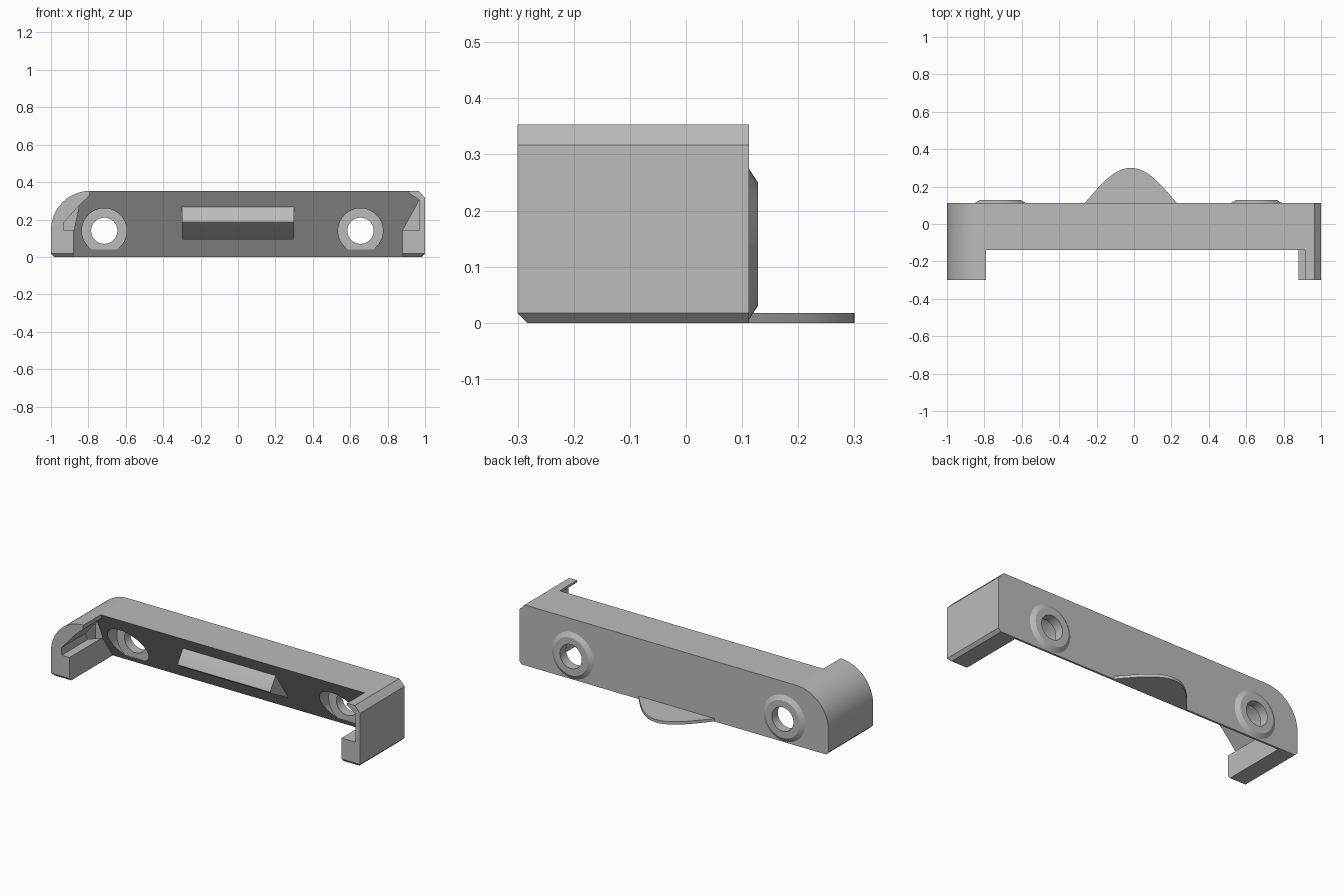
import bpy, bmesh, math
from mathutils import Vector

if "Cube" in bpy.data.objects:
    bpy.data.objects.remove(bpy.data.objects["Cube"])

grey = bpy.data.materials.new("plain_grey")
grey.use_nodes = True
grey.diffuse_color = (0.5, 0.5, 0.5, 1)
grey.node_tree.nodes["Principled BSDF"].inputs["Base Color"].default_value = (0.5, 0.5, 0.5, 1)

BACK, FRONT, TOP = 0.112, -0.3, 0.353
CHAMFER = 0.017
HOLES = {"right": -0.715, "left": 0.655}
HOLE_Z = 0.14


def finish(name, bm):
    bmesh.ops.recalc_face_normals(bm, faces=bm.faces)
    mesh = bpy.data.meshes.new(name)
    bm.to_mesh(mesh)
    bm.free()
    mesh.materials.append(grey)
    obj = bpy.data.objects.new(name, mesh)
    bpy.context.collection.objects.link(obj)
    return obj


def prism(points, axis, start, end):
    """Extrude a flat outline along one axis."""
    bm = bmesh.new()

    def place(p, depth):
        co = list(p)
        co.insert(axis, depth)
        return bm.verts.new(co)

    face = bm.faces.new([place(p, start) for p in points])
    out = bmesh.ops.extrude_face_region(bm, geom=[face])
    shift = Vector((0, 0, 0))
    shift[axis] = end - start
    verts = [g for g in out["geom"] if isinstance(g, bmesh.types.BMVert)]
    bmesh.ops.translate(bm, vec=shift, verts=verts)
    bmesh.ops.recalc_face_normals(bm, faces=bm.faces)
    return bm


def slice_off(bm, point, normal):
    """Remove everything on the normal's side and cap the cut."""
    geom = bm.verts[:] + bm.edges[:] + bm.faces[:]
    cut = bmesh.ops.bisect_plane(bm, geom=geom, plane_co=point, plane_no=normal, clear_outer=True)
    edges = [g for g in cut["geom_cut"] if isinstance(g, bmesh.types.BMEdge)]
    bmesh.ops.contextual_create(bm, geom=edges)


def hull(name, points):
    bm = bmesh.new()
    for p in points:
        bm.verts.new(p)
    bmesh.ops.convex_hull(bm, input=bm.verts[:])
    return finish(name, bm)


def lathe(name, profile, x, steps=64):
    """Turn a closed (radius, y) profile about a hole axis."""
    bm = bmesh.new()
    rings = []
    for i in range(steps):
        a = math.tau * i / steps
        rings.append([bm.verts.new((x + r * math.cos(a), y, HOLE_Z + r * math.sin(a)))
                      for r, y in profile])
    n = len(profile)
    for i in range(steps):
        a, b = rings[i], rings[(i + 1) % steps]
        for j in range(n):
            k = (j + 1) % n
            bm.faces.new((a[j], a[k], b[k], b[j]))
    return finish(name, bm)


def drill(name, x, radius, start, end, steps=64):
    circle = [(x + radius * math.cos(math.tau * i / steps),
               HOLE_Z + radius * math.sin(math.tau * i / steps)) for i in range(steps)]
    return finish(name, prism(circle, 1, start, end))


def combine(target, tool, operation):
    tool.hide_render = True
    mod = target.modifiers.new(operation.lower(), "BOOLEAN")
    mod.operation, mod.solver, mod.object = operation, "EXACT", tool
    bpy.context.view_layer.objects.active = target
    bpy.ops.object.modifier_apply(modifier=mod.name)
    bpy.data.objects.remove(tool)


# Rounded right shoulder, shared by the wall and the right arm
R = 0.21
arc = [(-1 + R - R * math.cos(t), TOP - R + R * math.sin(t))
       for t in [math.pi / 2 * i / 20 for i in range(21)]]
right_foot = [(CHAMFER - 1, 0), (-1, CHAMFER)]
left_edge = [(0.965, TOP), (1, 0.317), (1, CHAMFER), (1 - CHAMFER, 0)]

# Wall with a sloping front, thick at the top and thin at the bottom
bm = prism(right_foot + arc + left_edge, 1, -0.14, BACK)
slice_off(bm, (0, 0.1, 0), (0, -TOP, -0.24))
body = finish("body", bm)

# End arms with an undercut groove
right_inner = [(-0.795, 0.325), (-0.845, 0.28), (-0.93, 0.185), (-0.93, 0.14), (-0.88, 0.14), (-0.88, 0)]
left_inner = [(0.88, 0), (0.88, 0.14), (0.97, 0.14), (0.97, 0.305), (0.915, 0.34), (0.915, TOP)]
for name, outline in (("right_arm", right_foot + arc + right_inner),
                      ("left_arm", left_edge + left_inner)):
    bm = prism(outline, 1, FRONT, 0.1)
    slice_off(bm, (0, FRONT, CHAMFER), (0, -1, -1))
    combine(body, finish(name, bm), "UNION")

# Corner gussets where the grooves meet the wall
combine(body, hull("left_gusset", [(x, y, z) for z in (0.13, 0.31)
        for x, y in ((0.97, -0.107), (0.88, 0.005), (0.88, 0.08), (0.98, 0.08), (0.98, -0.107))]), "UNION")
combine(body, hull("right_gusset", [
    (-0.88, 0.005, 0.135), (-0.845, -0.09, 0.285), (-0.94, -0.09, 0.185), (-0.94, -0.06, 0.135),
    (-0.94, 0.05, 0.135), (-0.94, 0.05, 0.19), (-0.85, 0.05, 0.285)]), "UNION")

# Screw holes, counterbored from the front
for side, x in HOLES.items():
    combine(body, drill("counterbore", x, 0.12, -0.4, 0.073), "DIFFERENCE")
    combine(body, drill("through_hole", x, 0.07, -0.4, 0.2), "DIFFERENCE")

# Raised tapered rings on the back
rings = [lathe(side + "_back_ring", [(0.07, 0.105), (0.135, 0.105), (0.135, BACK), (0.11, 0.128), (0.07, 0.128)], x)
         for side, x in HOLES.items()]

# Ridge across the sloping front
ridge = finish("front_ridge", prism(
    [(0.04, 0.09), (-0.122, 0.178), (-0.13, 0.188), (-0.125, 0.2), (-0.078, 0.27), (0.05, 0.2)], 0, -0.3, 0.3))

# Thin rounded tab at the foot of the back
bulge = [(-0.017 + 0.245 * s, BACK + 0.188 * math.cos(s * math.pi / 2))
         for s in [i / 16 - 1 for i in range(33)]]
tab = finish("back_tab", prism([(-0.262, 0.1)] + bulge + [(0.228, 0.1)], 2, 0, CHAMFER))

# Smooth the curved faces and keep the edges crisp
for obj in [body, ridge, tab] + rings:
    bpy.ops.object.select_all(action="DESELECT")
    obj.select_set(True)
    bpy.context.view_layer.objects.active = obj
    bpy.ops.object.shade_smooth_by_angle(angle=math.radians(25))
